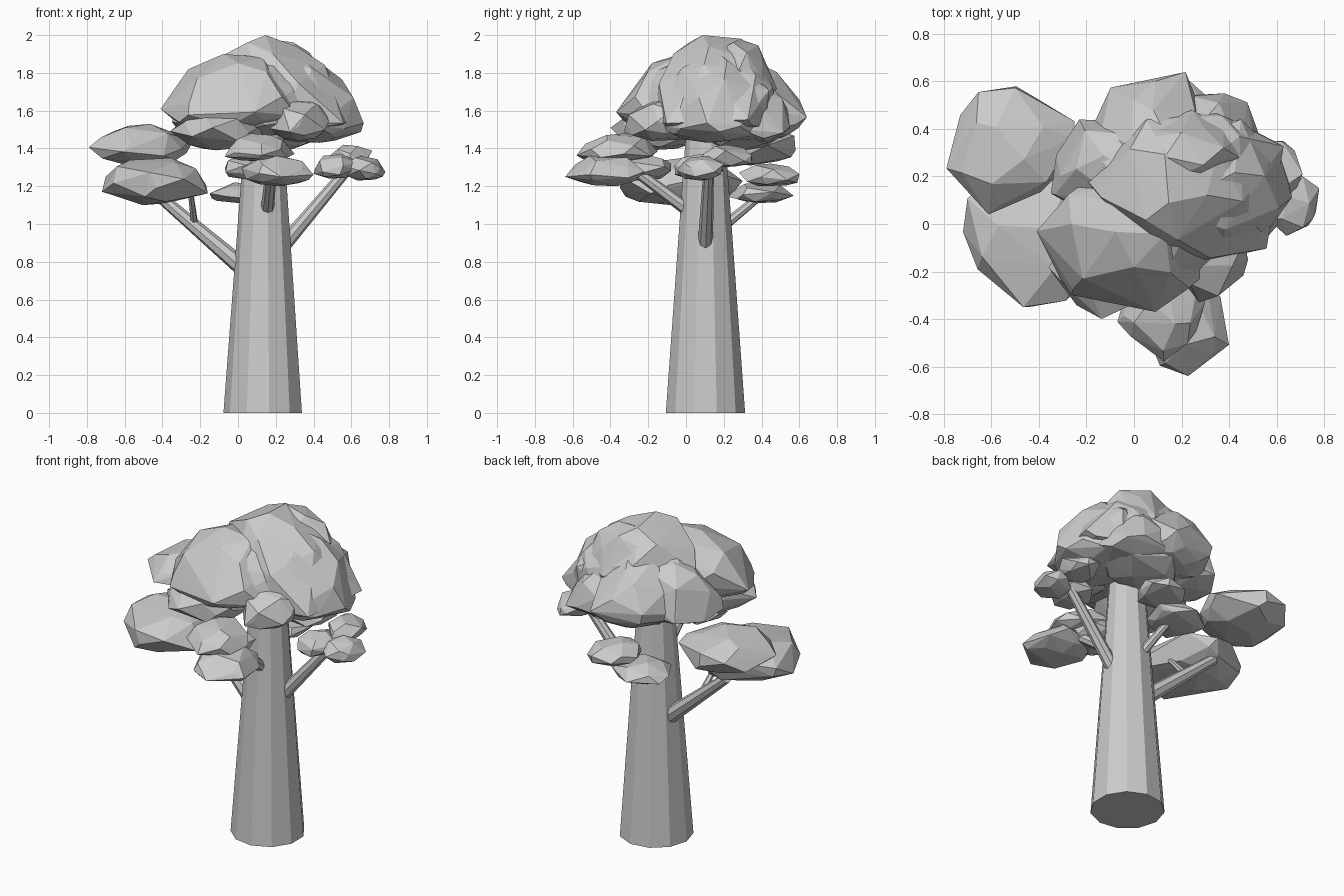
import bpy, bmesh, math, random
from mathutils import Vector

random.seed(7)

cube = bpy.data.objects.get("Cube")
if cube:
    bpy.data.objects.remove(cube, do_unlink=True)

grey = bpy.data.materials.new("plain grey")
grey.use_nodes = True
colour = (0.6, 0.6, 0.6, 1)
grey.diffuse_color = colour
grey.node_tree.nodes["Principled BSDF"].inputs["Base Color"].default_value = colour


def finish(name, bm):
    bmesh.ops.recalc_face_normals(bm, faces=bm.faces)
    mesh = bpy.data.meshes.new(name)
    bm.to_mesh(mesh)
    bm.free()
    mesh.materials.append(grey)
    obj = bpy.data.objects.new(name, mesh)
    bpy.context.collection.objects.link(obj)
    return obj


def limb(name, start, end, r_start, r_end, sides):
    """Tapered flat-sided cylinder between two points."""
    start, end = Vector(start), Vector(end)
    axis = end - start
    bm = bmesh.new()
    bmesh.ops.create_cone(bm, cap_ends=True, segments=sides, radius1=r_start,
                          radius2=r_end, depth=axis.length)
    obj = finish(name, bm)
    obj.location = (start + end) / 2
    obj.rotation_mode = 'QUATERNION'
    obj.rotation_quaternion = axis.to_track_quat('Z', 'Y')


def foliage(name, xs, ys, zs, count=30, belly=0.6, lean=(0, 0)):
    """Faceted lump filling a box; belly is the depth of its underside."""
    turn = random.uniform(0, math.tau)
    points = []
    for i in range(count):
        h = 1 - 2 * (i + 0.5) / count
        a = turn + i * math.pi * (3 - math.sqrt(5)) + random.uniform(-0.35, 0.35)
        r = math.sqrt(1 - h * h) * random.uniform(0.85, 1.12)
        z = h if h > 0 else h * belly
        points.append(Vector((r * math.cos(a) + lean[0] * z,
                              r * math.sin(a) + lean[1] * z, z)))
    # stretch the point cloud to the box exactly
    for axis, (low, high) in enumerate((xs, ys, zs)):
        least = min(p[axis] for p in points)
        most = max(p[axis] for p in points)
        for p in points:
            p[axis] = low + (p[axis] - least) / (most - least) * (high - low)
    bm = bmesh.new()
    for p in points:
        bm.verts.new(p)
    hull = bmesh.ops.convex_hull(bm, input=bm.verts)
    inside = {g for g in hull["geom_interior"] if isinstance(g, bmesh.types.BMVert)}
    bmesh.ops.delete(bm, geom=list(inside), context='VERTS')
    finish(name, bm)


# Trunk and branches
limb("trunk", (.135, .103, 0), (.14, .103, 1.65), .212, .092, 11)
limb("right_side_branch", (.06, .12, .74), (-.42, .2, 1.15), .05, .03, 8)
limb("right_side_twig", (-.23, .17, 1), (-.25, .02, 1.16), .02, .015, 6)
limb("left_side_branch", (.2, .1, .84), (.58, .12, 1.29), .042, .028, 8)
limb("front_branch", (.15, .07, 1.03), (.18, -.32, 1.32), .037, .028, 8)
limb("back_branch", (.13, .15, .95), (.05, .42, 1.17), .03, .02, 8)

# Main crown: overlapping domes with shallow undersides
foliage("crown_core", (-.3, .5), (-.26, .5), (1.46, 1.93), 46, .25)
foliage("crown_top", (-.19, .63), (-.17, .5), (1.47, 2), 46, .2, (-.35, 0))
foliage("crown_left", (0, .665), (-.17, .44), (1.43, 1.92), 40, .3, (-.4, 0))
foliage("crown_front", (-.41, .33), (-.37, .2), (1.49, 1.9), 40, .3, (0, .2))
foliage("crown_back", (-.2, .34), (.15, .64), (1.45, 1.86), 34, .35, (0, -.3))
foliage("crown_back_top", (-.02, .45), (.1, .48), (1.62, 1.98), 30, .4)
foliage("crown_back_left", (.1, .56), (.15, .55), (1.43, 1.8), 30, .3, (-.3, -.2))
foliage("crown_right", (-.35, .15), (0, .44), (1.47, 1.84), 30, .3, (.3, 0))
foliage("crown_front_under", (-.36, .14), (-.4, .1), (1.39, 1.62), 26, 1)
foliage("crown_left_under", (.17, .48), (-.33, .1), (1.44, 1.66), 26, .5)
foliage("crown_back_under", (-.1, .45), (.05, .52), (1.39, 1.6), 26, 1)

# Leaf lumps on the branches
foliage("right_upper_leaves", (-.79, -.25), (.04, .58), (1.31, 1.53), 26, .7)
foliage("right_lower_leaves", (-.72, -.16), (-.35, .3), (1.1, 1.35), 26, .8)
foliage("front_upper_leaves", (-.07, .3), (-.58, -.15), (1.33, 1.48), 24, .4)
foliage("front_lower_leaves", (.02, .4), (-.64, -.22), (1.2, 1.37), 24)
foliage("front_inner_leaves", (-.07, .22), (-.4, -.08), (1.23, 1.37), 22)
foliage("left_upper_leaves", (.48, .71), (.08, .35), (1.3, 1.42), 20)
foliage("left_outer_leaves", (.56, .78), (-.05, .2), (1.23, 1.36), 20)
foliage("left_inner_leaves", (.4, .64), (-.06, .2), (1.24, 1.37), 20)
foliage("back_upper_leaves", (.02, .31), (.28, .6), (1.2, 1.32), 20)
foliage("back_lower_leaves", (-.15, .2), (.22, .57), (1.11, 1.22), 20)
